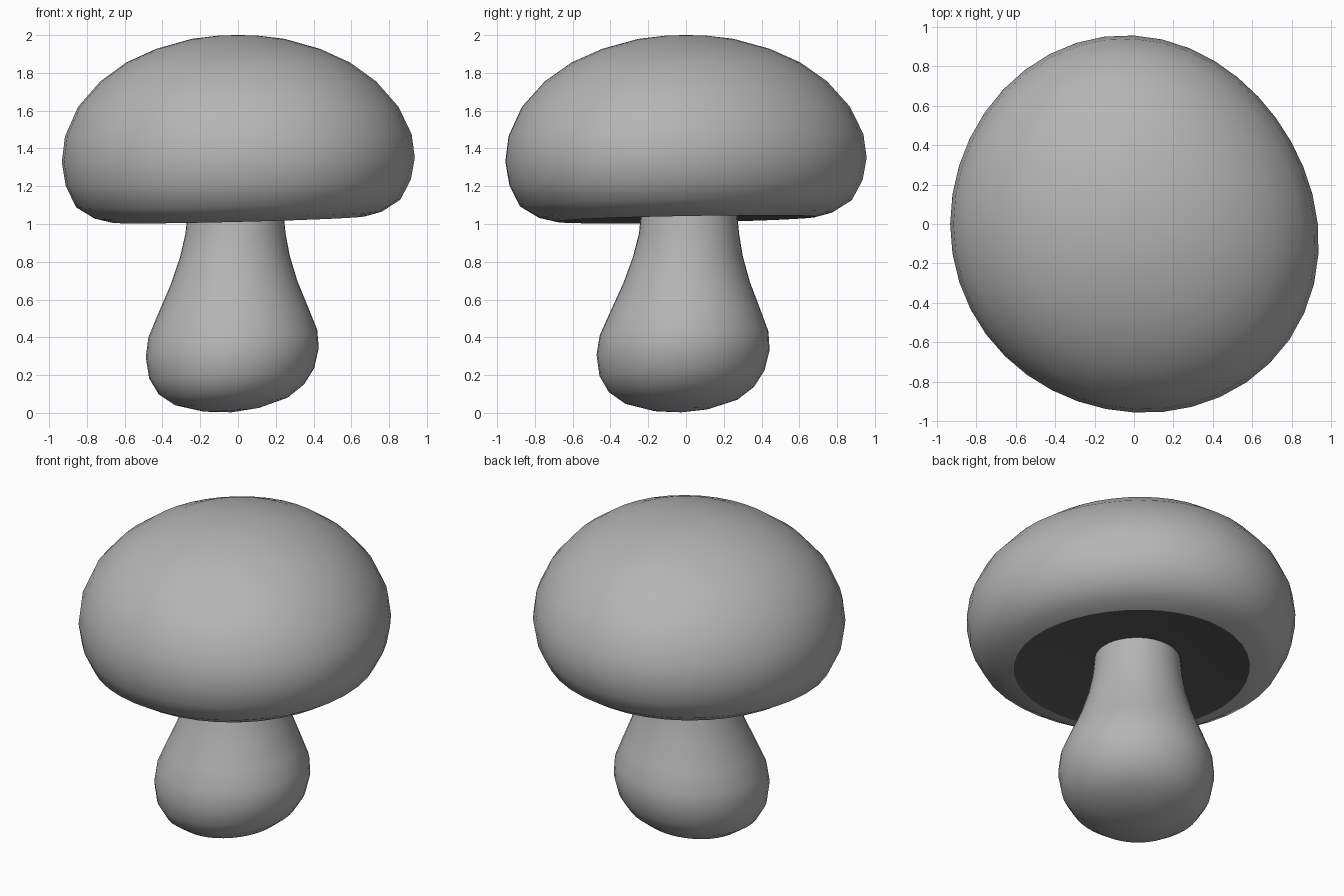
import bpy, bmesh, math

cube = bpy.data.objects.get("Cube")
if cube:
    bpy.data.objects.remove(cube, do_unlink=True)

SEGMENTS = 40


def material(name, value):
    mat = bpy.data.materials.new(name)
    mat.use_nodes = True
    colour = (value, value, value, 1)
    mat.diffuse_color = colour
    mat.node_tree.nodes["Principled BSDF"].inputs["Base Color"].default_value = colour
    return mat


def lathe(name, profile, mat, lean):
    """Spin a (radius, height) profile and reshape each point with lean."""
    bm = bmesh.new()
    rings = []
    for r, z in profile:
        count = SEGMENTS if r > 0 else 1
        angles = [math.tau * i / SEGMENTS for i in range(count)]
        rings.append([bm.verts.new(lean(r, a, z)) for a in angles])
    for low, high in zip(rings, rings[1:]):
        for i in range(SEGMENTS):
            j = (i + 1) % SEGMENTS
            quad = [low[i % len(low)], low[j % len(low)],
                    high[j % len(high)], high[i % len(high)]]
            bm.faces.new(list(dict.fromkeys(quad)))
    mesh = bpy.data.meshes.new(name)
    bm.to_mesh(mesh)
    bm.free()
    mesh.materials.append(mat)
    mesh.shade_smooth()
    obj = bpy.data.objects.new(name, mesh)
    bpy.context.collection.objects.link(obj)


def fade(z, start, end):
    return max(0, min(1, (end - z) / (end - start)))


# The cap is slightly lopsided and its lower rim tips; its dome stays level
def lean_cap(r, a, z):
    r *= 1 - 0.026 * math.sin(2 * a) * (1 + math.cos(a))
    x, y = 0.985 * r * math.cos(a), 1.01 * r * math.sin(a)
    return x, y, z + (0.026 * x + 0.02 * y) * fade(z, 1.1, 1.6)


# The stem's foot tips and drifts sideways
def lean_stem(r, a, z):
    x, y = r * math.cos(a), r * math.sin(a)
    foot = fade(z, 0.15, 0.95)
    return (x - 0.013 - 0.022 * foot, y + 0.016 - 0.04 * foot,
            z + (0.068 * x + 0.037 * y) * foot)


grey = material("mid grey", 0.46)
dark = material("dark underside grey", 0.105)

# Domed cap
rim = (0.68, 1.025)
lathe("cap", [rim, (0.77, 1.048), (0.87, 1.11), (0.926, 1.22), (0.947, 1.34),
              (0.93, 1.47), (0.86, 1.62), (0.74, 1.755), (0.6, 1.855),
              (0.44, 1.927), (0.25, 1.98), (0.1, 1.998), (0, 2.0)], grey, lean_cap)

# Shallow hollow closing the cap from below
lathe("cap_underside", [(0, 1.085), (0.25, 1.08), (0.5, 1.05), rim], dark, lean_cap)

# Bulbous stem
lathe("stem", [(0, 0.003), (0.15, 0.018), (0.3, 0.062), (0.385, 0.125),
               (0.437, 0.21), (0.458, 0.32), (0.447, 0.42), (0.4, 0.535),
               (0.335, 0.69), (0.29, 0.83), (0.265, 0.95), (0.25, 1.1)],
      grey, lean_stem)
